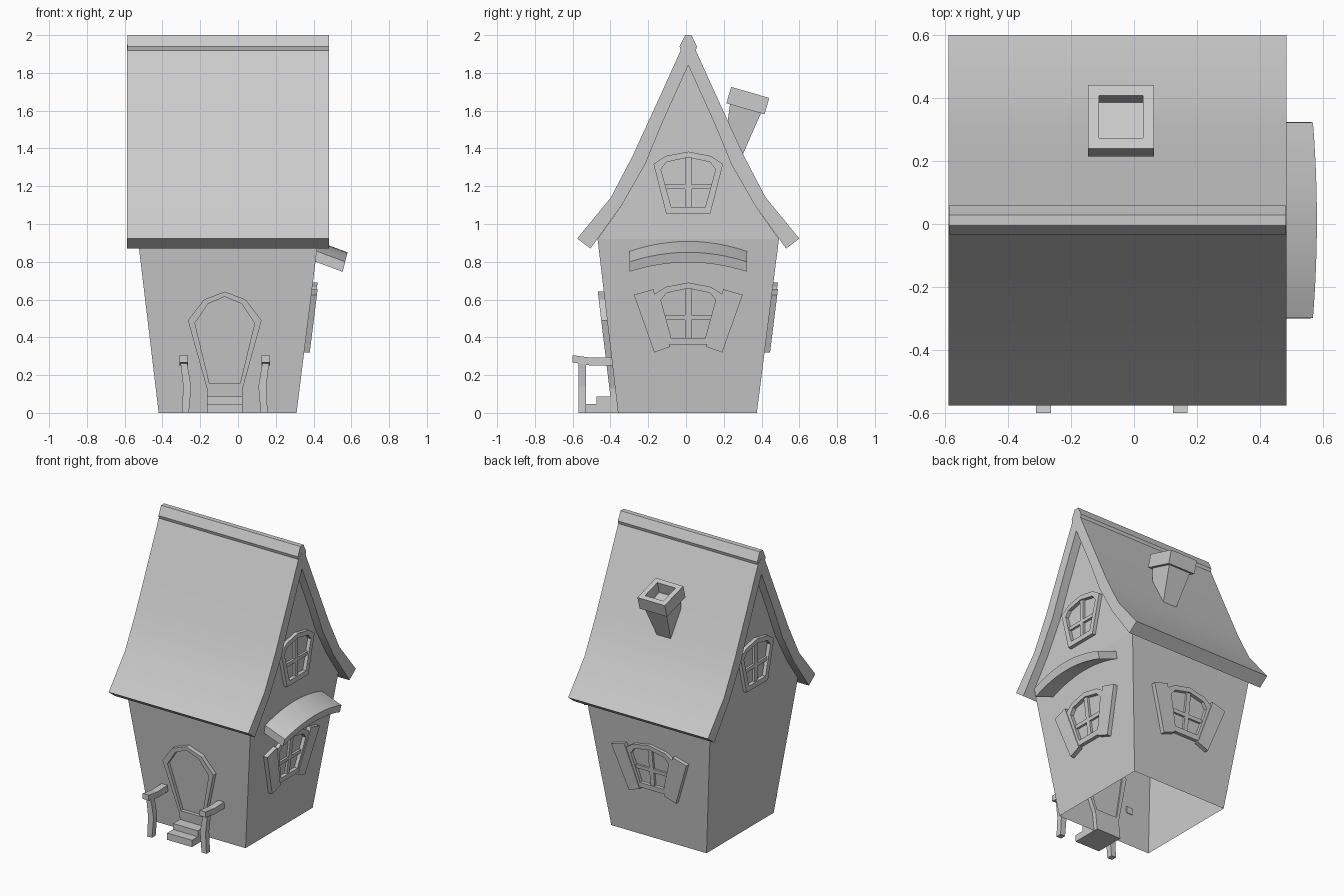
import bpy, bmesh, math
from mathutils import Matrix, Vector

if "Cube" in bpy.data.objects:
    bpy.data.objects.remove(bpy.data.objects["Cube"])

XC, YC = -0.053, 0.012          # house centre


def finish(name, bm, smooth=False):
    bmesh.ops.recalc_face_normals(bm, faces=bm.faces)
    me = bpy.data.meshes.new(name)
    bm.to_mesh(me)
    bm.free()
    ob = bpy.data.objects.new(name, me)
    bpy.context.collection.objects.link(ob)
    if smooth:
        bpy.ops.object.select_all(action='DESELECT')
        ob.select_set(True)
        bpy.context.view_layer.objects.active = ob
        bpy.ops.object.shade_smooth_by_angle(angle=math.radians(30))
    return ob


def prism(name, pts, a, b, f, inner=None, smooth=False):
    """Extrude a 2D profile from depth a to b through mapping f; inner makes a ring."""
    bm = bmesh.new()
    loops = [[[bm.verts.new(f(u, v, d)) for u, v in p] for d in (a, b)]
             for p in ([pts, inner] if inner else [pts])]
    n = len(pts)
    pairs = [(lo[0], lo[1]) for lo in loops]
    if inner:
        pairs += [(loops[0][k], loops[1][k]) for k in (0, 1)]
    else:
        for lo in loops[0]:
            bm.faces.new(lo)
    for p, q in pairs:
        for i in range(n):
            j = (i + 1) % n
            bm.faces.new((p[i], p[j], q[j], q[i]))
    return finish(name, bm, smooth)


def mirrored(half):
    """Close a half profile (running outside to centre) across u = 0."""
    return half + [(-u, v) for u, v in reversed(half) if u > 1e-6]


def rect(u0, v0, u1, v1):
    return [(u0, v0), (u1, v0), (u1, v1), (u0, v1)]


# Wall surfaces: (across, height, outward) -> world, walls lean outward
def front(u, v, d): return Vector((-0.07 + u, -0.36 - 0.12 * v - d, v))
def right(u, v, d): return Vector((0.31 + 0.125 * v + d, YC + u, v))
def back(u, v, d): return Vector((XC + u, 0.375 + 0.125 * v + d, v))
def gable_r(u, v, d): return Vector((0.425 + d, YC + u, v))
def gable_l(u, v, d): return Vector((-0.53 - d, YC + u, v))
def along_x(u, v, d): return Vector((d, YC + u, v))


# Roof profile and ridge cap
outer = [(.588, .923), (.41, 1.14), (.295, 1.36), (.165, 1.643), (.035, 1.93), (0, 1.95)]
inner = [(.518, .87), (.352, 1.10), (.228, 1.316), (.14, 1.53), (0, 1.84)]
up, down = mirrored(outer), mirrored(inner)
prism("roof", up + down[::-1], -.588, .483, along_x, smooth=True)
prism("ridge_cap", mirrored([(.034, 1.9), (.046, 1.94), (.017, 2.0)]), -.586, .482, along_x)

# Walls: open-bottomed tapered shell with gables
bm = bmesh.new()
lo = [bm.verts.new(c) for c in ((-.42, -.36, 0), (.31, -.36, 0), (.31, .375, 0), (-.42, .375, 0))]
gab = mirrored([(.48, .92)] + inner[1:])
R = [bm.verts.new(gable_r(u, v, 0)) for u, v in gab]
L = [bm.verts.new(gable_l(u, v, 0)) for u, v in gab]
hi = [L[-1], R[-1], R[0], L[0]]
for i in range(4):
    j = (i + 1) % 4
    bm.faces.new((lo[i], lo[j], hi[j], hi[i]))
bm.faces.new(R)
bm.faces.new(L)
finish("walls", bm)

# Windows
FRAME = [(.117, 1.055), (.184, 1.318), (.12, 1.36), (0, 1.383)]
PANE = [(.09, 1.09), (.145, 1.29), (.115, 1.328), (0, 1.352)]
SHUTTER = [(.18, .32), (.288, .625), (.185, .655), (.095, .35)]


def window(name, f, dz=0.0, shutters=False):
    def g(u, v, d): return f(u, v + dz, d)
    prism(name + "_frame", mirrored(FRAME), -.01, .025, g, inner=mirrored(PANE))
    prism(name + "_upright", rect(-.016, 1.08, .016, 1.355), -.01, .016, g)
    prism(name + "_crossbar", rect(-.125, 1.185, .125, 1.21), -.01, .015, g)
    if shutters:
        for s, side in ((-1, "left"), (1, "right")):
            prism(f"{name}_{side}_shutter", [(s * u, v) for u, v in SHUTTER], -.005, .03, f)


window("right_gable_window", gable_r)
window("left_gable_window", gable_l)
window("right_window", right, -.693, True)
window("back_window", back, -.693, True)

# Curved awning over the right window, sloping away from the wall
N = 12
ts = [-1 + 2 * i / N for i in range(N + 1)]
arc = [(.31 * t, .80 + .05 * (1 - t * t)) for t in ts]
arc += [(.312 * t, .747 + .05 * (1 - t * t)) for t in reversed(ts)]


def awning(u, v, d):
    return Vector((.58 - d + (v - .85) * .25, YC + u, v + .37 * d))


prism("awning", arc, 0, .19, awning, smooth=True)

# Door
door_out = mirrored([(.095, 0), (.095, .13), (.195, .49), (.11, .60), (0, .642)])
door_in = mirrored([(.08, .155), (.082, .16), (.158, .475), (.088, .578), (0, .615)])
prism("door_frame", door_out, -.03, .03, front, inner=door_in)
prism("door_panel", door_in, -.02, .006, front)

# Steps
def side(u, v, d): return Vector((d, u, v))
prism("steps", [(-.54, 0), (-.54, .047), (-.475, .047), (-.475, .088),
                (-.40, .088), (-.37, .088), (-.36, 0)], -.165, .025, side)

# Railings either side of the door
post = [(.19, 0), (.178, .14), (.2, .27), (.235, .27), (.22, .14), (.227, 0)]
rail = [(-.6, .305), (-.5, .292), (-.385, .296), (-.385, .25), (-.5, .25), (-.6, .267)]
for s, nm in ((-1, "left"), (1, "right")):
    prism(nm + "_rail_post", [(-.07 + s * u, v) for u, v in post], -.57, -.53,
          lambda u, v, d: Vector((u, d, v)))
    prism(nm + "_handrail", rail, -.07 + s * .194, -.07 + s * .24, side)

# Leaning chimney: tapered shaft with hollow cap
M = Matrix.Translation((-.041, .315, 1.61)) @ Matrix.Rotation(math.radians(-16), 4, 'X')


def square(h): return rect(-h, -h, h, h)
def chim(u, v, d): return M @ Vector((u, v, d))
def shaft(u, v, d): return chim(u * (1 + 1.6 * d), v * (1 + 1.6 * d), d)


prism("chimney_shaft", square(.085), -.32, .01, shaft)
prism("chimney_cap", square(.105), 0, .09, chim, inner=square(.07))
